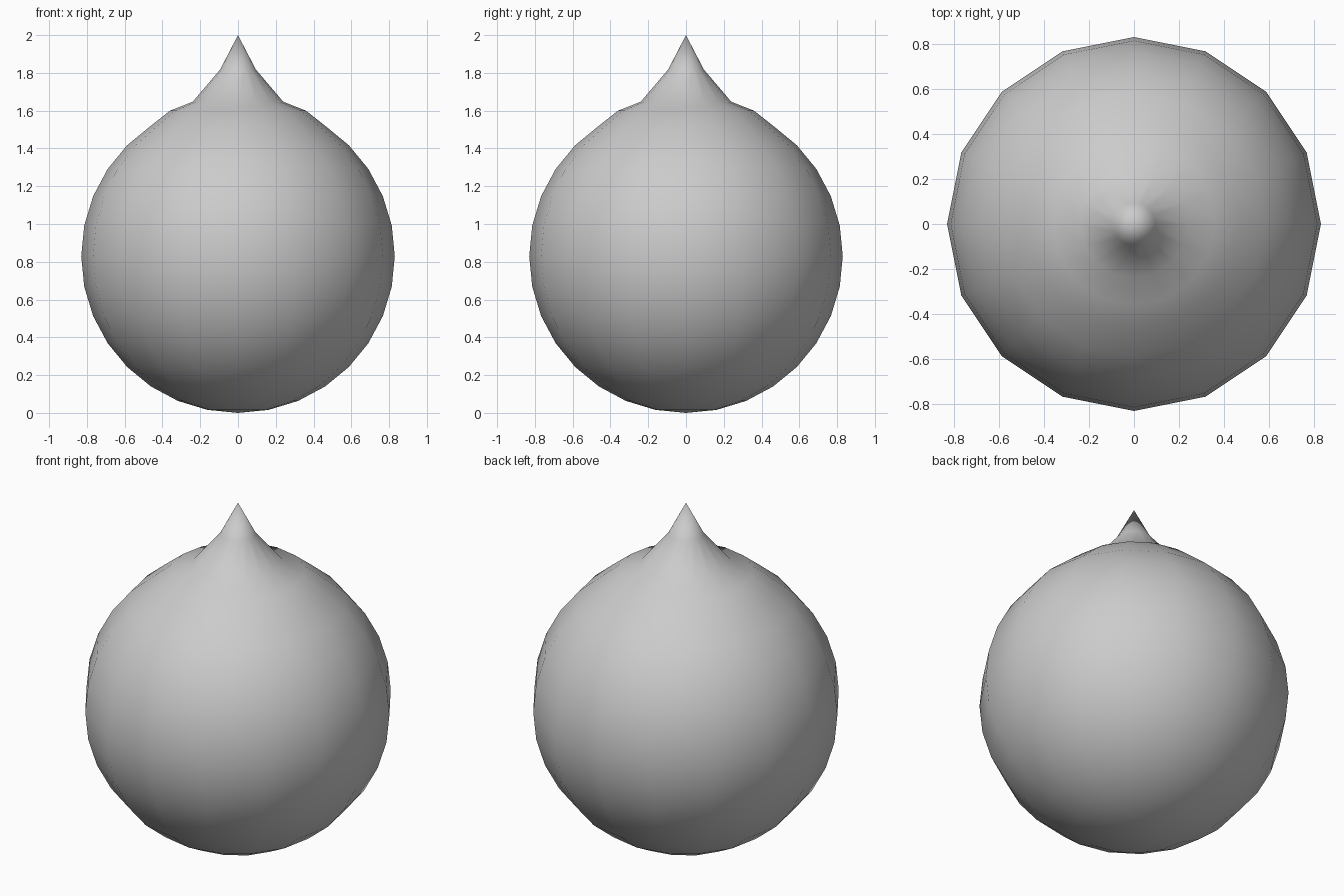
import bpy, bmesh, math

if "Cube" in bpy.data.objects:
    bpy.data.objects.remove(bpy.data.objects["Cube"])

SEGMENTS = 16
R = 0.83

# profile: spherical body in 11.25 degree steps, then the pointed tip
profile = [(R * math.cos(math.radians(a * 11.25)), R + R * math.sin(math.radians(a * 11.25)))
           for a in range(-7, 6)]
profile += [(0.36, 1.60), (0.24, 1.647), (0.095, 1.817)]

bm = bmesh.new()
rings = []
for r, z in profile:
    rings.append([bm.verts.new((r * math.cos(2 * math.pi * i / SEGMENTS),
                                r * math.sin(2 * math.pi * i / SEGMENTS), z))
                  for i in range(SEGMENTS)])
bottom = bm.verts.new((0, 0, 0))
tip = bm.verts.new((0, 0, 2))

# skin the rings and close both poles
for i in range(SEGMENTS):
    j = (i + 1) % SEGMENTS
    for a, b in zip(rings, rings[1:]):
        bm.faces.new((a[i], a[j], b[j], b[i]))
    bm.faces.new((bottom, rings[0][j], rings[0][i]))
    bm.faces.new((tip, rings[-1][i], rings[-1][j]))
for f in bm.faces:
    f.smooth = True

mesh = bpy.data.meshes.new("drop_body")
bm.to_mesh(mesh)
bm.free()
obj = bpy.data.objects.new("drop_body", mesh)
bpy.context.collection.objects.link(obj)
